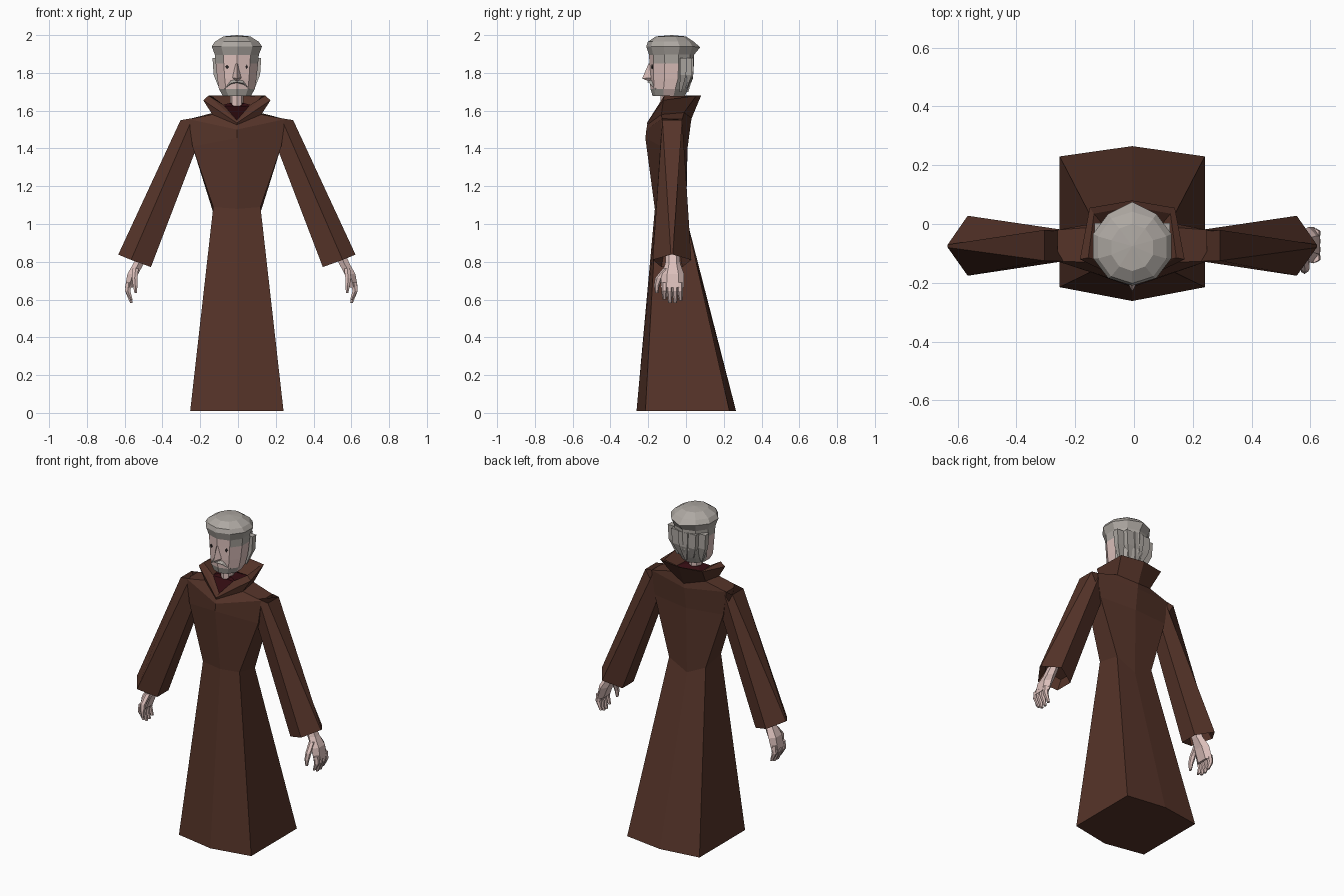
import bpy, bmesh, math
from mathutils import Vector

X0 = -0.006  # body centre line


def material(name, rgb):
    m = bpy.data.materials.new(name)
    m.diffuse_color = (*rgb, 1)
    return m


BROWN = material("robe brown", (0.092, 0.034, 0.022))
RED = material("dark red undershirt", (0.035, 0.004, 0.006))
SKIN = material("skin", (0.72, 0.53, 0.50))
GREY = material("grey hair", (0.42, 0.39, 0.36))
BLACK = material("eye black", (0.02, 0.015, 0.015))


def loft(name, rings, mats, caps=(True, True), rule=None, offset=X0):
    """Skin a list of equal-length rings; rule picks the material of a face centre."""
    bm = bmesh.new()
    vs = [[bm.verts.new((p[0] + offset, p[1], p[2])) for p in r] for r in rings]
    n = len(rings[0])
    for a, b in zip(vs, vs[1:]):
        for i in range(n):
            j = (i + 1) % n
            bm.faces.new((a[i], a[j], b[j], b[i]))
    if caps[0]:
        bm.faces.new(vs[0])
    if caps[1]:
        bm.faces.new(vs[-1])
    bmesh.ops.remove_doubles(bm, verts=bm.verts, dist=0.0005)
    bmesh.ops.recalc_face_normals(bm, faces=bm.faces)
    if rule:
        for f in bm.faces:
            f.material_index = rule(f.calc_center_median())
    me = bpy.data.meshes.new(name)
    bm.to_mesh(me)
    bm.free()
    for m in mats:
        me.materials.append(m)
    ob = bpy.data.objects.new(name, me)
    bpy.context.collection.objects.link(ob)
    return ob


def sym(half):
    """Complete a ring from its right half (front centre to back centre)."""
    return half + [(-x, y, z) for x, y, z in reversed(half[1:-1])]


def oval(n, rx, ry, cy, z):
    """Horizontal ring starting at the front centre."""
    return [(rx * math.sin(2 * math.pi * i / n),
             cy - ry * math.cos(2 * math.pi * i / n), z) for i in range(n)]


# Robe: skirt, waist, chest and shoulder yoke
waist = sym([(0, -0.165, 1.08), (0.125, -0.155, 1.09), (0.125, -0.005, 1.06), (0, 0.0, 1.0)])
base = sym([(0, -0.205, 1.525), (0.13, -0.13, 1.58), (0.12, -0.01, 1.59), (0, 0.03, 1.56)])
loft("robe", [
    sym([(0, -0.262, 0.01), (0.247, -0.215, 0.01), (0.247, 0.23, 0.01), (0, 0.265, 0.01)]),
    waist,
    sym([(0, -0.215, 1.455), (0.235, -0.13, 1.41), (0.235, -0.02, 1.41), (0, 0.008, 1.40)]),
    sym([(0, -0.21, 1.50), (0.255, -0.127, 1.555), (0.255, -0.02, 1.555), (0, 0.025, 1.53)]),
    base], [BROWN])

# Flared collar: outer wall, rim and inner wall
loft("collar", [
    base,
    sym([(0, -0.207, 1.535), (0.178, -0.12, 1.655), (0.145, 0.055, 1.68), (0, 0.08, 1.68)]),
    sym([(0, -0.19, 1.545), (0.15, -0.115, 1.68), (0.13, 0.035, 1.675), (0, 0.06, 1.672)]),
    sym([(0, -0.175, 1.55), (0.07, -0.135, 1.63), (0.085, -0.02, 1.62), (0, 0.0, 1.62)])],
    [BROWN], caps=(False, False))

# Undershirt inside the collar, then the neck
loft("undershirt", [
    sym([(0, -0.18, 1.54), (0.09, -0.135, 1.625), (0.10, -0.01, 1.62), (0, 0.015, 1.61)]),
    sym([(0, -0.135, 1.615), (0.04, -0.115, 1.64), (0.04, -0.055, 1.64), (0, -0.045, 1.64)])],
    [RED])
loft("neck", [oval(8, 0.036, 0.045, -0.09, 1.58), oval(8, 0.036, 0.045, -0.09, 1.70)], [SKIN])


def sleeve(side):
    # Ring order: outer ridge, front, inner front, inner back, back
    top = [(0.298, -0.125, 1.55), (0.235, -0.127, 1.56), (0.215, -0.115, 1.40),
           (0.215, -0.03, 1.40), (0.235, -0.02, 1.56), (0.298, -0.02, 1.55)]
    cuff = [(0.628, -0.08, 0.838), (0.56, -0.176, 0.81), (0.455, -0.13, 0.772),
            (0.455, -0.02, 0.772), (0.56, 0.028, 0.81), (0.628, -0.07, 0.838)]
    # Open cuff that folds back up inside the sleeve
    inner = [(0.5 + (x - 0.53) * 0.8, -0.074 + (y + 0.074) * 0.8, z + 0.07) for x, y, z in cuff]
    rings = [[(side * x, y, z) for x, y, z in r] for r in (top, cuff, inner)]
    loft("sleeve_" + ("right" if side > 0 else "left"), rings, [BROWN])


def tube(name, side, offset, secs):
    """Tapered six-sided limb from (x, y, z, half thickness x, half width y) sections."""
    rings = [[(side * (x + hx * math.cos(a)), y + hy * math.sin(a), z)
              for a in (math.radians(k * 60 + 30) for k in range(6))]
             for x, y, z, hx, hy in secs]
    loft(name, rings, [SKIN], offset=offset)


def hand(side, offset):
    s = "right" if side > 0 else "left"
    # Wrist and palm
    tube("palm_" + s, side, offset, [
        (0.515, -0.07, 0.86, 0.03, 0.036), (0.545, -0.07, 0.79, 0.032, 0.04),
        (0.575, -0.07, 0.735, 0.033, 0.06), (0.595, -0.072, 0.665, 0.024, 0.062)])
    # Four curled fingers
    for i, tip in enumerate((0.60, 0.583, 0.583, 0.595)):
        y = -0.115 + i * 0.028
        tube(f"finger_{s}_{i + 1}", side, offset, [
            (0.596, y, 0.69, 0.018, 0.016), (0.602, y, 0.645, 0.016, 0.016),
            (0.583, y + 0.002, tip, 0.008, 0.010)])
    # Thumb in front
    tube("thumb_" + s, side, offset, [
        (0.56, -0.10, 0.765, 0.018, 0.022), (0.565, -0.143, 0.715, 0.017, 0.02),
        (0.562, -0.155, 0.675, 0.014, 0.015), (0.56, -0.155, 0.635, 0.007, 0.008)])


for side, off in ((1, 0.018), (-1, 0.018)):
    sleeve(side)
    hand(side, off)


# Head: skin face, grey beard at the chin, grey hair behind and above
def head_rule(c):
    if c.y > -0.045:
        return 1
    if c.z > 1.85 and abs(c.x - X0) > 0.07:
        return 1
    return 1 if c.z < 1.725 and c.y < -0.13 else 0


loft("head", [
    oval(10, 0.078, 0.085, -0.092, 1.678), oval(10, 0.10, 0.10, -0.088, 1.715),
    oval(10, 0.109, 0.115, -0.078, 1.77), oval(10, 0.118, 0.118, -0.076, 1.85),
    oval(10, 0.126, 0.12, -0.076, 1.93)], [SKIN, GREY], rule=head_rule)

# Hair cap with an overhanging brim and a tip at the back
brim = oval(10, 0.14, 0.135, -0.075, 1.94)
brim[5] = (0, 0.075, 1.935)
loft("hair_cap", [
    oval(10, 0.122, 0.119, -0.077, 1.895), brim,
    oval(10, 0.122, 0.122, -0.08, 1.965), oval(10, 0.075, 0.08, -0.08, 1.993),
    oval(10, 0.0, 0.0, -0.075, 2.0)], [GREY], caps=(True, False))

# Jagged hair locks at the nape and behind the cheeks
for k, (x, y) in enumerate([(0.095, -0.015), (0.05, 0.015), (0, 0.022), (-0.05, 0.015), (-0.095, -0.015)]):
    low = 1.72 if k % 2 else 1.70
    loft(f"hair_lock_{k + 1}", [
        [(x + 0.034 * u, y + 0.018 * v, 1.88) for u, v in ((-1, -1), (1, -1), (1, 1), (-1, 1))],
        [(x + 0.028 * u, y + 0.016 * v, 1.79) for u, v in ((-1, -1), (1, -1), (1, 1), (-1, 1))],
        [(x * 0.85 + 0.006 * u, y - 0.015 + 0.006 * v, low) for u, v in ((-1, -1), (1, -1), (1, 1), (-1, 1))]],
        [GREY])

# Nose wedge
loft("nose", [
    [(-0.01, -0.185, 1.85), (0, -0.198, 1.85), (0.01, -0.185, 1.85)],
    [(-0.026, -0.18, 1.775), (0, -0.232, 1.77), (0.026, -0.18, 1.775)],
    [(-0.015, -0.18, 1.757), (0, -0.20, 1.757), (0.015, -0.18, 1.757)]], [SKIN])

# Moustache drooping to both sides
loft("moustache", [[(x, y, z + h), (x, y - d, z), (x, y + 0.03, z - h)]
                   for x, y, z, h, d in ((-0.066, -0.158, 1.715, 0.008, 0.006),
                                         (-0.032, -0.180, 1.745, 0.016, 0.014),
                                         (0, -0.190, 1.752, 0.014, 0.016),
                                         (0.032, -0.180, 1.745, 0.016, 0.014),
                                         (0.066, -0.158, 1.715, 0.008, 0.006))], [GREY])

# Eyes: thin plates following the slanted face
for side in (1, -1):
    w = 0.011 if side < 0 else 0.007
    rings = [[(side * 0.052 + u * w, -0.1745 + d + side * u * w * 0.45, 1.832 + v * 0.012)
              for u, v in ((-1, 0), (0, -1), (1, 0), (0, 1))] for d in (0.0, -0.007)]
    loft("eye_" + ("right" if side > 0 else "left"), rings, [BLACK])
